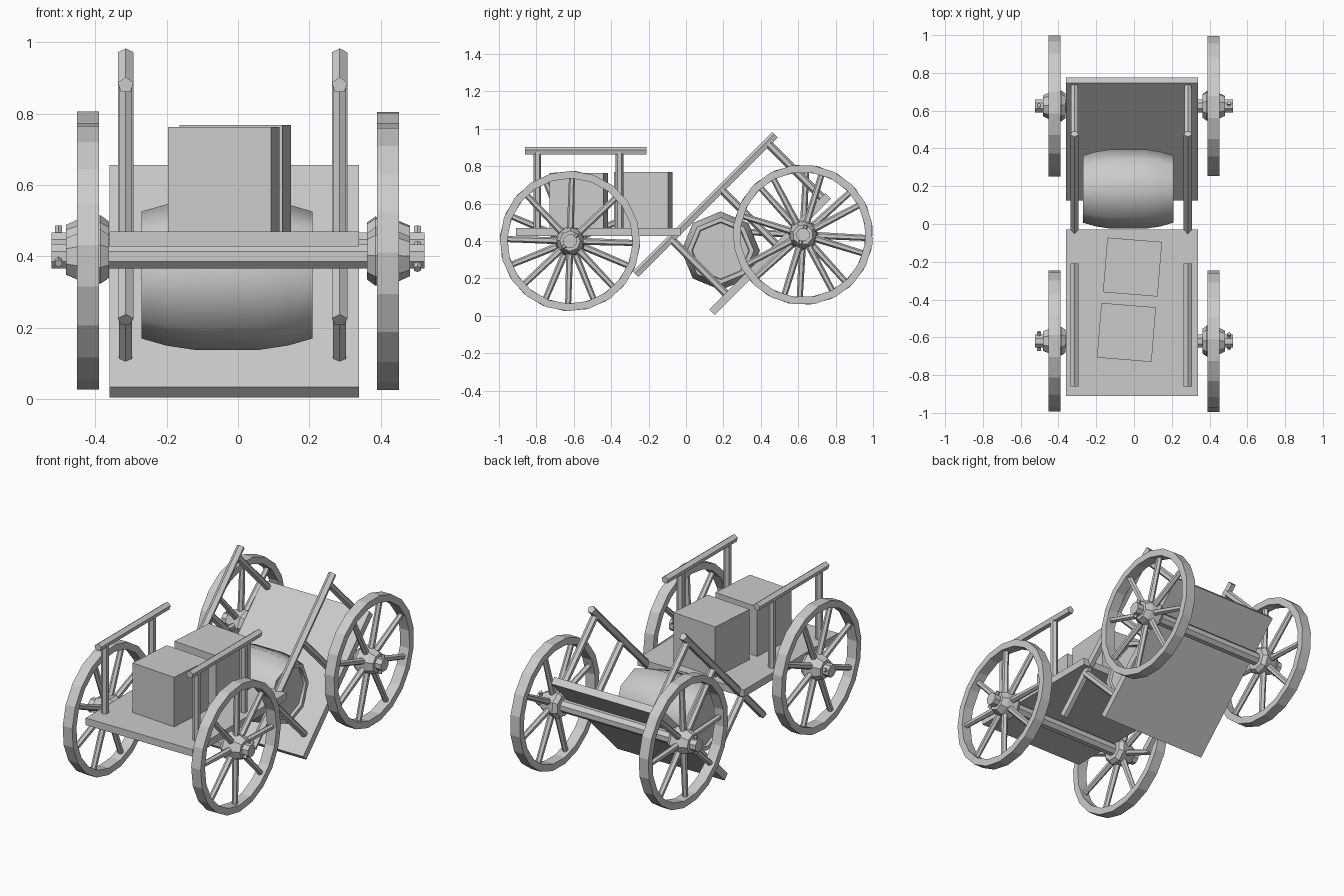
import bpy, bmesh, math
from mathutils import Matrix, Vector

if "Cube" in bpy.data.objects:
    bpy.data.objects.remove(bpy.data.objects["Cube"])


def finish(bm, name, frame):
    bmesh.ops.recalc_face_normals(bm, faces=bm.faces)
    bm.transform(frame)
    me = bpy.data.meshes.new(name)
    bm.to_mesh(me)
    bm.free()
    ob = bpy.data.objects.new(name, me)
    bpy.context.collection.objects.link(ob)
    return ob


def add_box(bm, center, size, rot=0):
    m = Matrix.Translation(center) @ Matrix.Rotation(rot, 4, 'Z') @ Matrix.Diagonal((*size, 1))
    bmesh.ops.create_cube(bm, size=1, matrix=m)


def add_rod(bm, a, b, r, sides, r2=None):
    a, b = Vector(a), Vector(b)
    d = b - a
    m = Matrix.Translation((a + b) / 2) @ d.to_track_quat('Z', 'Y').to_matrix().to_4x4()
    bmesh.ops.create_cone(bm, cap_ends=True, segments=sides, radius1=r,
                          radius2=r if r2 is None else r2, depth=d.length, matrix=m)


def add_lathe_x(bm, profile, sides, phase=0, closed=False):
    """Revolve (x, radius) points around the x axis."""
    rings = [[bm.verts.new((x, r * math.sin(phase + math.tau * i / sides),
                            r * math.cos(phase + math.tau * i / sides)))
              for i in range(sides)] for x, r in profile]
    pairs = list(zip(rings, rings[1:]))
    if closed:
        pairs.append((rings[-1], rings[0]))
    else:
        bm.faces.new(rings[0])
        bm.faces.new(rings[-1])
    for p, q in pairs:
        for i in range(sides):
            j = (i + 1) % sides
            bm.faces.new((p[i], p[j], q[j], q[i]))


def wheel(name, frame, side, spin):
    # rim
    bm = bmesh.new()
    add_lathe_x(bm, [(0.39, 0.375), (0.452, 0.375), (0.452, 0.335), (0.39, 0.335)], 20, spin, True)
    # spokes
    for i in range(8):
        a = spin + math.tau * i / 8
        s, c = math.sin(a), math.cos(a)
        add_rod(bm, (0.421, 0.05 * s, 0.05 * c), (0.421, 0.342 * s, 0.342 * c), 0.019, 6, 0.016)
    # stepped hub
    add_lathe_x(bm, [(0.362, 0.065), (0.385, 0.082), (0.45, 0.07), (0.483, 0.055)], 8, spin)
    # linch pin through the axle end
    s, c = math.sin(spin + 0.8), math.cos(spin + 0.8)
    add_rod(bm, (0.503, -0.053 * s, -0.053 * c), (0.503, 0.053 * s, 0.053 * c), 0.011, 6)
    finish(bm, name, frame @ Matrix.Diagonal((side, 1, 1, 1)))


def cart(name, frame, axle, rail, posts, spins):
    # deck, its top at local z = 0
    bm = bmesh.new()
    add_box(bm, (-0.01, 0, -0.021), (0.70, 0.88, 0.042))
    finish(bm, name + "_deck", frame)
    # axle and wheels
    hub = frame @ Matrix.Translation((0, *axle))
    bm = bmesh.new()
    add_lathe_x(bm, [(-0.523, 0.037), (0.523, 0.037)], 8, math.pi / 8)
    finish(bm, name + "_axle", hub)
    for side, label, spin in ((-1, "left", spins[0]), (1, "right", spins[1])):
        wheel(f"{name}_{label}_wheel", hub, side, spin)
    # side rails on posts
    for x, label in ((-0.315, "left"), (0.285, "right")):
        bm = bmesh.new()
        add_rod(bm, (x, rail[0], 0.41), (x, rail[1], 0.41), 0.023, 5)
        for y in posts:
            add_rod(bm, (x, y, -0.01), (x, y, 0.41), 0.021, 6)
        finish(bm, f"{name}_{label}_rail", frame)


# level cart and tipped cart
cart("level_cart", Matrix.Translation((0, -0.47, 0.47)), (-0.15, -0.07),
     (-0.39, 0.26), (-0.325, 0.115), (0.4, 0.03))
tilt = Matrix.Translation((0, 0.435, 0.345)) @ Matrix.Rotation(math.radians(45), 4, 'X')
cart("tipped_cart", tilt, (0.197, -0.072),
     (-0.585, 0.47), (-0.317, 0.06, 0.41), (0.05, 0.3))

# crates on the level deck
for name, c, h in (("front_crate", (-0.04, -0.574), 0.295), ("rear_crate", (-0.008, -0.228), 0.30)):
    bm = bmesh.new()
    add_box(bm, (*c, 0.468 + h / 2), (0.29, 0.29, h), math.radians(-4.6))
    finish(bm, name, Matrix())

# barrel lying across the tipped deck, with recessed lids
bm = bmesh.new()
half = [(0.225, 0.15), (0.24, 0.155), (0.24, 0.178), (0.17, 0.198), (0.09, 0.21)]
add_lathe_x(bm, [(-x, r) for x, r in half] + [(x, r) for x, r in reversed(half)], 8)
barrel = finish(bm, "barrel", Matrix.Translation((-0.031, 0.185, 0.348)))
bpy.context.view_layer.objects.active = barrel
barrel.select_set(True)
bpy.ops.object.shade_smooth_by_angle(angle=math.radians(50))
